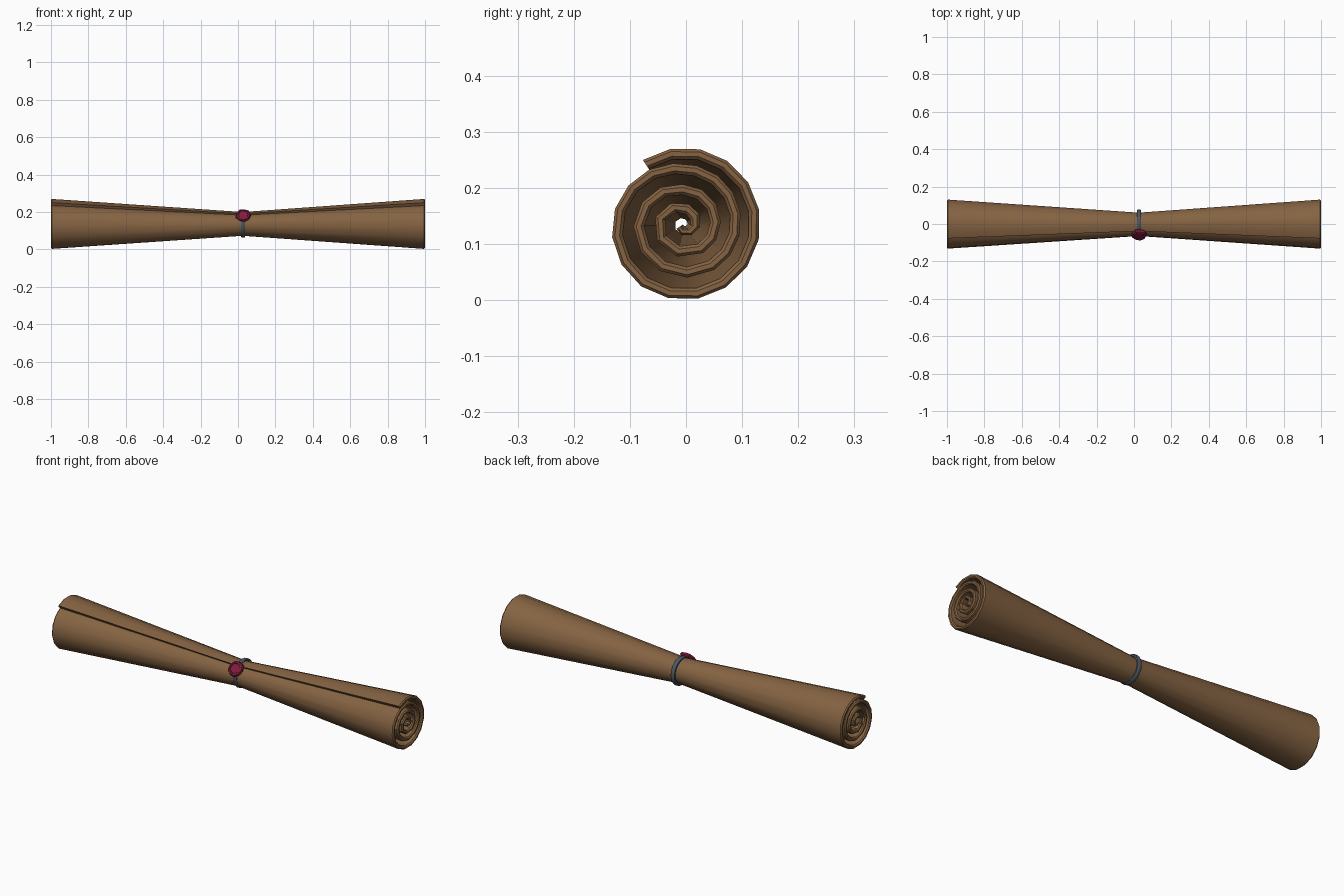
import bpy, bmesh, math
from mathutils import Vector, Matrix

if "Cube" in bpy.data.objects:
    bpy.data.objects.remove(bpy.data.objects["Cube"])

def mat(name, c):
    m = bpy.data.materials.new(name)
    m.diffuse_color = (*c, 1)
    m.use_nodes = True
    m.node_tree.nodes["Principled BSDF"].inputs["Base Color"].default_value = m.diffuse_color
    return m

parchment = mat("brown parchment", (0.235, 0.125, 0.055))
band_mat = mat("slate band", (0.075, 0.095, 0.12))
wax = mat("crimson wax", (0.22, 0.012, 0.05))

CY, CZ = -0.003, 0.136   # scroll axis
PINCH_X, PINCH = 0.025, 0.475

def finish(bm, name, m, angle):
    bmesh.ops.recalc_face_normals(bm, faces=bm.faces[:])
    me = bpy.data.meshes.new(name)
    bm.to_mesh(me)
    bm.free()
    ob = bpy.data.objects.new(name, me)
    bpy.context.collection.objects.link(ob)
    me.materials.append(m)
    bpy.ops.object.select_all(action='DESELECT')
    ob.select_set(True)
    bpy.context.view_layer.objects.active = ob
    bpy.ops.object.shade_smooth_by_angle(angle=math.radians(angle))
    return ob

# Spiral radius: (turns from the outer flap, outer radius)
KEYS = [(0, .136), (.7, .136), (.84, .130), (1.09, .107), (1.84, .091), (2.09, .070),
        (2.84, .056), (3.09, .037), (3.84, .014)]

def radius(t):
    for (a, ra), (b, rb) in zip(KEYS, KEYS[1:]):
        if t <= b:
            return ra + (rb - ra) * (t - a) / (b - a)
    return KEYS[-1][1]

def section(inset):
    """Closed outline of the rolled sheet: outer side in, inner side back out."""
    outer, inner = [], []
    t = 0.0
    while t < 3.8:
        r = radius(t)
        a = math.radians(123) - t * 2 * math.pi
        w = min(.019, r * .6)
        k = inset * w
        for lst, rr in ((outer, r - k), (inner, r - w + k)):
            lst.append((rr * math.cos(a), rr * math.sin(a)))
        # wider steps toward the middle
        t += 1 / 16 if t < 1.5 else (1 / 12 if t < 2.5 else 1 / 8)
    return outer + inner[::-1], len(outer)

# Rolled sheet, pinched in the middle, with softened rims
bm = bmesh.new()
loops = []
for x, s, inset in ((-1, 1, .28), (-.994, .997, 0), (PINCH_X, PINCH, 0), (.994, .997, 0), (1, 1, .28)):
    pts, n = section(inset)
    loops.append([bm.verts.new((x, CY + s * y, CZ + s * z)) for y, z in pts])
N = len(loops[0])
for A, B in zip(loops, loops[1:]):
    for i in range(N):
        j = (i + 1) % N
        bm.faces.new((A[i], A[j], B[j], B[i]))
for L in (loops[0], loops[-1]):
    for i in range(n - 1):
        bm.faces.new((L[i], L[i + 1], L[N - 2 - i], L[N - 1 - i]))
finish(bm, "rolled_sheet", parchment, 35)

# Band around the pinch
bm = bmesh.new()
prof = [(-.011, .062), (-.011, .070), (-.006, .074), (.006, .074), (.011, .070), (.011, .062)]
SEG = 20
rings = [[bm.verts.new((PINCH_X + .002 + x, .004 + r * math.cos(a), CZ + r * math.sin(a))) for x, r in prof]
         for a in (2 * math.pi * i / SEG for i in range(SEG))]
for i in range(SEG):
    A, B = rings[i], rings[(i + 1) % SEG]
    for k in range(len(prof)):
        l = (k + 1) % len(prof)
        bm.faces.new((A[k], A[l], B[l], B[k]))
finish(bm, "binding_band", band_mat, 40)

# Wax seal: bevelled disc with a sunken centre, facing front and up
bm = bmesh.new()
SIDES = 9
wob = [1.0, 1.06, .95, 1.04, .97, 1.05, .96, 1.03, .98]
direction = Vector((0, -.77, .64))
rot = Vector((0, 0, 1)).rotation_difference(direction).to_matrix().to_4x4()
M = Matrix.Translation(Vector((.028, CY, CZ)) + direction * .062) @ rot
rows = []
for r, h in ((.036, 0), (.041, .007), (.037, .018), (.028, .021), (.025, .017)):
    rows.append([bm.verts.new(M @ Vector((r * wob[i] * math.cos(2 * math.pi * i / SIDES),
                                          r * wob[i] * math.sin(2 * math.pi * i / SIDES), h)))
                 for i in range(SIDES)])
for A, B in zip(rows, rows[1:]):
    for i in range(SIDES):
        j = (i + 1) % SIDES
        bm.faces.new((A[i], A[j], B[j], B[i]))
bm.faces.new(rows[0])
bm.faces.new(rows[-1])
finish(bm, "wax_seal", wax, 30)
